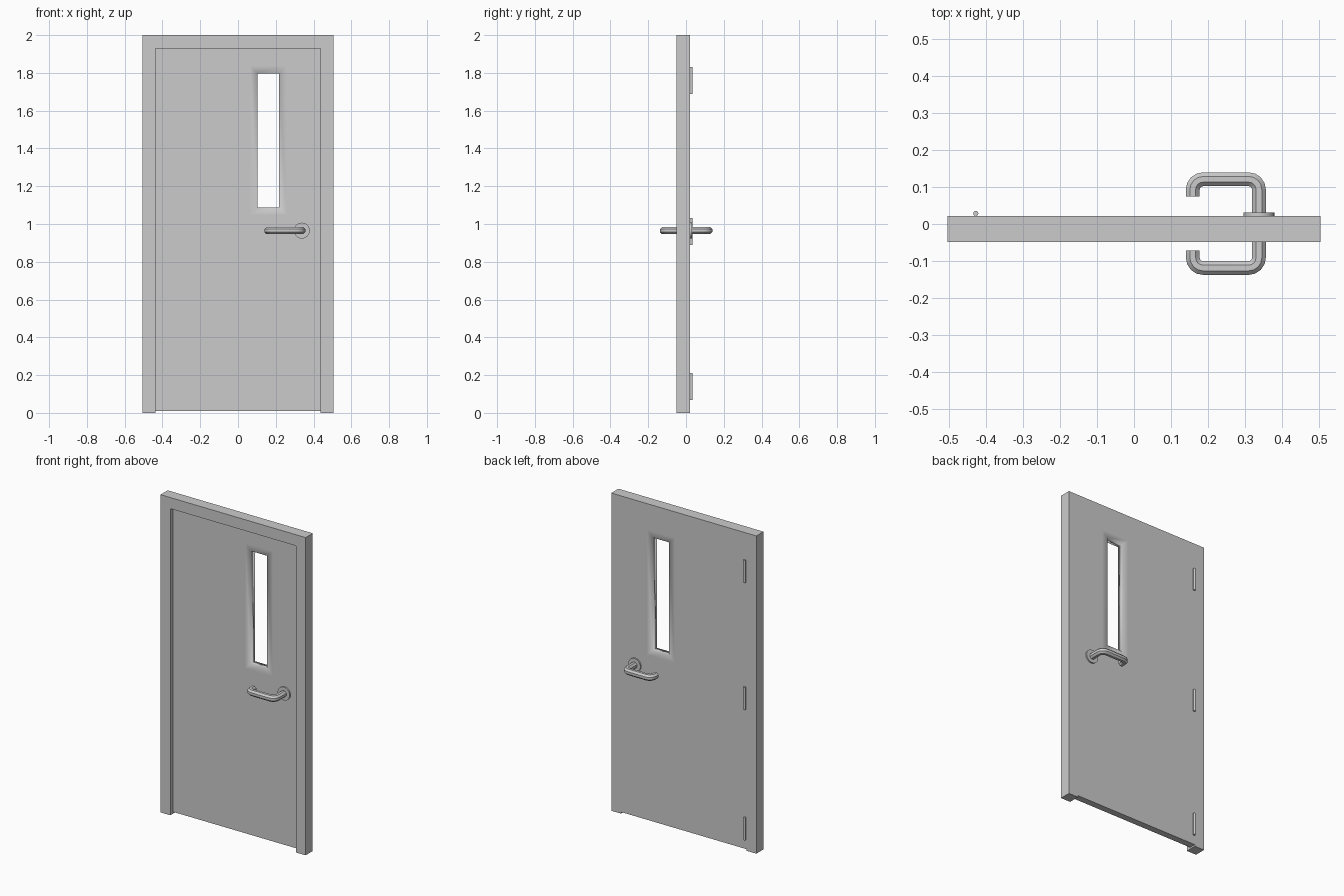
import bpy, bmesh, math
from mathutils import Vector

if "Cube" in bpy.data.objects:
    bpy.data.objects.remove(bpy.data.objects["Cube"])

FRONT, BACK = -0.049, 0.022        # frame depth
LEAF_FRONT = -0.020                # leaf is recessed at the front, flush at the back
HALF_W, OPEN_W, OPEN_TOP = 0.505, 0.437, 1.93
HANDLE_X, HANDLE_Z = 0.338, 0.965


def finish(bm, name):
    bmesh.ops.recalc_face_normals(bm, faces=bm.faces[:])
    mesh = bpy.data.meshes.new(name)
    bm.to_mesh(mesh)
    bm.free()
    obj = bpy.data.objects.new(name, mesh)
    bpy.context.collection.objects.link(obj)
    return obj


def smooth_by_angle(obj, degrees):
    bpy.ops.object.select_all(action='DESELECT')
    obj.select_set(True)
    bpy.context.view_layer.objects.active = obj
    bpy.ops.object.shade_smooth_by_angle(angle=math.radians(degrees))


def bridge(bm, rings, closed=False):
    """Join successive vertex rings with quads; returns one face list per span."""
    spans = []
    n = len(rings[0])
    for i in range(len(rings) if closed else len(rings) - 1):
        a, b = rings[i], rings[(i + 1) % len(rings)]
        spans.append([bm.faces.new((a[k], a[(k + 1) % n], b[(k + 1) % n], b[k]))
                      for k in range(n)])
    return spans


def cylinder(name, radius, depth, location, sides, rotation=(0, 0, 0)):
    bpy.ops.mesh.primitive_cylinder_add(vertices=sides, radius=radius, depth=depth,
                                        location=location, rotation=rotation)
    obj = bpy.context.object
    obj.name = name
    smooth_by_angle(obj, 32)
    return obj


# Door frame: two jambs and a head as one extruded profile
bm = bmesh.new()
profile = [(-HALF_W, 0), (-HALF_W, 2), (HALF_W, 2), (HALF_W, 0),
           (OPEN_W, 0), (OPEN_W, OPEN_TOP), (-OPEN_W, OPEN_TOP), (-OPEN_W, 0)]
face = bm.faces.new([bm.verts.new((x, FRONT, z)) for x, z in profile])
ext = bmesh.ops.extrude_face_region(bm, geom=[face])
bmesh.ops.translate(bm, vec=(0, BACK - FRONT, 0),
                    verts=[g for g in ext['geom'] if isinstance(g, bmesh.types.BMVert)])
finish(bm, "door_frame")

# Door leaf with a see-through window, softly shaded around the opening
bm = bmesh.new()


def rect(x0, x1, z0, z1, y):
    return [bm.verts.new((x, y, z)) for x, z in ((x0, z0), (x1, z0), (x1, z1), (x0, z1))]


outer = (-OPEN_W, OPEN_W, 0.01, OPEN_TOP)
border = (0.063, 0.257, 1.047, 1.837)
window = (0.103, 0.217, 1.087, 1.797)
rings = [rect(*r, LEAF_FRONT) for r in (outer, border, window)]
rings += [rect(*r, BACK) for r in (window, border, outer)]
spans = bridge(bm, rings, closed=True)
for span in spans[1:4]:
    for f in span:
        f.smooth = True
finish(bm, "door_leaf")

# Hinge knuckles on the back
for i, z in enumerate((0.14, 0.96, 1.76)):
    cylinder(f"hinge_{i + 1}", 0.007, 0.142, (-0.428, 0.0285, z), 12)


def rounded_path(points, radius, steps=4):
    """Replace inner corners of a polyline with arcs."""
    pts = [Vector(p) for p in points]
    path = [pts[0]]
    for a, c, b in zip(pts, pts[1:], pts[2:]):
        u, v = (a - c).normalized(), (b - c).normalized()
        centre = c + (u + v) * radius
        for s in range(steps + 1):
            t = math.radians(90 * s / steps)
            path.append(centre - v * radius * math.cos(t) - u * radius * math.sin(t))
    return path + [pts[-1]]


def lever_handle(name, surface, side):
    """Bent octagonal tube standing off the leaf surface, end turned back in."""
    path = rounded_path([(HANDLE_X, 0), (HANDLE_X, 0.099),
                         (0.159, 0.099), (0.159, 0.052)], 0.028)
    r, sides = 0.0203, 8
    bm = bmesh.new()
    rings = []
    for i, p in enumerate(path):
        d = (path[min(i + 1, len(path) - 1)] - path[max(i - 1, 0)]).normalized()
        if i in (1, 6):       # arc starts follow the straight before them
            d = (p - path[i - 1]).normalized()
        elif i in (5, 10):    # arc ends follow the straight after them
            d = (path[i + 1] - p).normalized()
        n = Vector((-d.y, d.x))
        ring = []
        for k in range(sides):
            a = 2 * math.pi * (k + 0.5) / sides
            q = p + n * r * math.cos(a)
            ring.append(bm.verts.new((q.x, surface + side * q.y,
                                      HANDLE_Z + r * math.sin(a))))
        rings.append(ring)
    bridge(bm, rings)
    bm.faces.new(rings[0])
    bm.faces.new(rings[-1])
    smooth_by_angle(finish(bm, name), 30)


# Lever and round rose on each side of the leaf
for label, surface, side in (("front", LEAF_FRONT, -1), ("back", BACK, 1)):
    lever_handle(f"{label}_lever", surface, side)
    cylinder(f"{label}_rose", 0.042, 0.009,
             (HANDLE_X, surface + side * 0.0045, HANDLE_Z), 24, (math.pi / 2, 0, 0))
